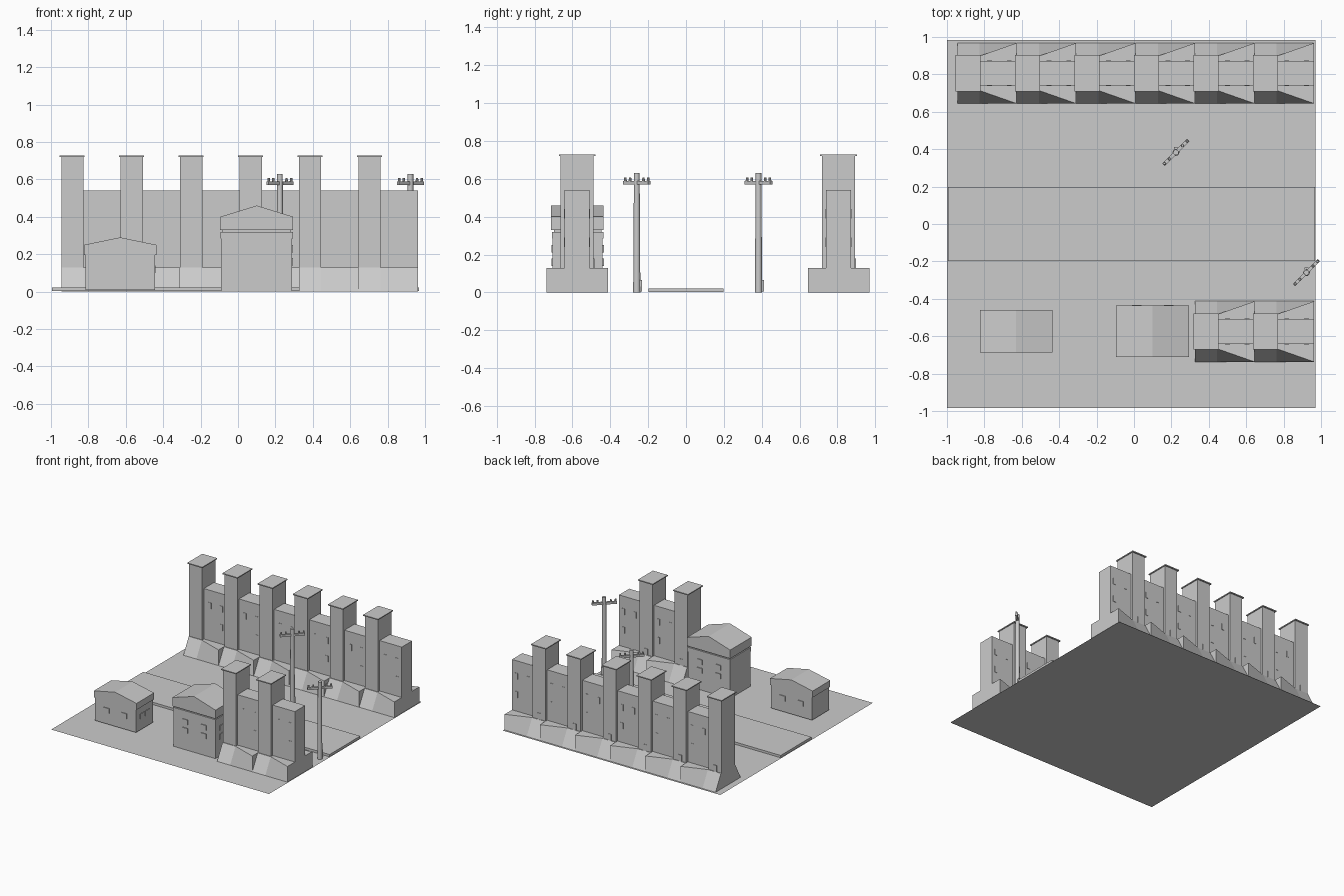
import bpy, bmesh
from math import radians
from mathutils import Vector

if "Cube" in bpy.data.objects:
    bpy.data.objects.remove(bpy.data.objects["Cube"])

def mesh_obj(name, verts, faces):
    me = bpy.data.meshes.new(name)
    me.from_pydata(verts, [], faces)
    bm = bmesh.new()
    bm.from_mesh(me)
    bmesh.ops.recalc_face_normals(bm, faces=bm.faces)
    bm.to_mesh(me)
    bm.free()
    ob = bpy.data.objects.new(name, me)
    bpy.context.collection.objects.link(ob)
    return ob

def loft(name, bottom, top):
    """Closed solid between two rings with equal point counts."""
    n = len(bottom)
    sides = [(i, (i + 1) % n, n + (i + 1) % n, n + i) for i in range(n)]
    return mesh_obj(name, bottom + top, sides + [tuple(range(n)), tuple(range(n, 2 * n))])

def box(name, x0, x1, y0, y1, z0, z1):
    ring = [(x0, y0), (x1, y0), (x1, y1), (x0, y1)]
    return loft(name, [(x, y, z0) for x, y in ring], [(x, y, z1) for x, y in ring])

def gable(name, x0, x1, y0, y1, z0, eave, ridge):
    prof = [(x0, z0), (x1, z0), (x1, eave), ((x0 + x1) / 2, ridge), (x0, eave)]
    return loft(name, [(x, y0, z) for x, z in prof], [(x, y1, z) for x, z in prof])

def cyl(name, loc, r0, r1, depth, sides=12):
    bpy.ops.mesh.primitive_cone_add(vertices=sides, radius1=r0, radius2=r1, depth=depth,
                                    location=(loc[0], loc[1], loc[2] + depth / 2))
    ob = bpy.context.object
    ob.name = name
    bpy.ops.object.shade_smooth_by_angle(angle=radians(40))
    return ob

# ground sheet and raised road
mesh_obj("ground", [(-1, -.985, 0), (.97, -.985, 0), (.97, .985, 0), (-1, .985, 0)], [(0, 1, 2, 3)])
box("road", -.995, .967, -.198, .198, .002, .021)

def row_house(x, yc):
    # flared plinth: narrow under the tower, full width at the far end
    xe, w, n, xt = x + .318, .162, .092, x + .118
    bot = [(x, -w), (xt, -w), (xe, -w), (xe, w), (xt, w), (x, w)]
    top = [(x, -n), (xt, -n), (xe, -w), (xe, w), (xt, n), (x, n)]
    loft("plinth", [(a, yc + b, 0) for a, b in bot], [(a, yc + b, .128) for a, b in top])
    box("tower", x, xt, yc - n + .005, yc + n - .005, .125, .72)
    box("tower_roof", x - .01, x + .125, yc - .097, yc + .097, .72, .728)
    box("house_block", xt - .01, xe, yc - .066, yc + .066, .125, .54)
    # windows on front and back, door at tower rear
    for s in (-1, 1):
        y = sorted((yc + s * .06, yc + s * .069))
        for dx, z in ((.265, .24), (.265, .39), (.16, .39)):
            box("window", x + dx, x + dx + .025, y[0], y[1], z, z + .05)
    box("rear_door", x + .04, x + .07, yc + .085, yc + .091, .128, .18)

for i in range(6):
    row_house(-.945 + .318 * i, .806)
for i in (4, 5):
    row_house(-.945 + .318 * i, -.575)

# tall cottage
box("tall_cottage_walls", -.09, .29, -.705, -.44, 0, .29)
box("tall_cottage_band", -.083, .284, -.698, -.447, .29, .33)
box("tall_cottage_lower_lip", -.093, .293, -.709, -.437, .285, .32)
gable("tall_cottage_roof", -.095, .295, -.712, -.435, .33, .40, .46)
# low cottage
box("low_cottage_walls", -.815, -.445, -.682, -.465, .008, .20)
gable("low_cottage_roof", -.823, -.437, -.687, -.46, .197, .25, .29)

# cottage windows
for name, x0, x1, y0, y1, zs in (("tall", -.09, .29, -.705, -.44, (.14, .21)),
                                 ("low", -.815, -.445, -.682, -.465, (.10,))):
    for z in zs:
        for x in (x0 + .08, x1 - .13):
            box(name + "_front_window", x, x + .05, y0 - .006, y0 + .005, z, z + .04)
            box(name + "_back_window", x, x + .05, y1 - .005, y1 + .006, z, z + .04)
        for y in (y0 + .05, y1 - .10):
            box(name + "_side_window", x1 - .005, x1 + .005, y, y + .05, z, z + .04)

# utility poles with diagonal cross arm and insulators
def utility_pole(x, y):
    cyl("pole", (x, y, 0), .019, .015, .63)
    d = Vector((1, 1, 0)).normalized()
    arm = box("cross_arm", -.094, .094, -.009, .009, .57, .588)
    arm.location = (x, y, 0)
    arm.rotation_euler.z = radians(45)
    for t in (-.085, -.05, .05, .085):
        p = Vector((x, y, .585)) + d * t
        cyl("insulator", p, .008, .006, .022, 8)
    foot = box("foot_box", -.01, .01, .012, .028, .005, .065)
    foot.location = (x, y, 0)

utility_pole(.224, .383)
utility_pole(.922, -.26)
